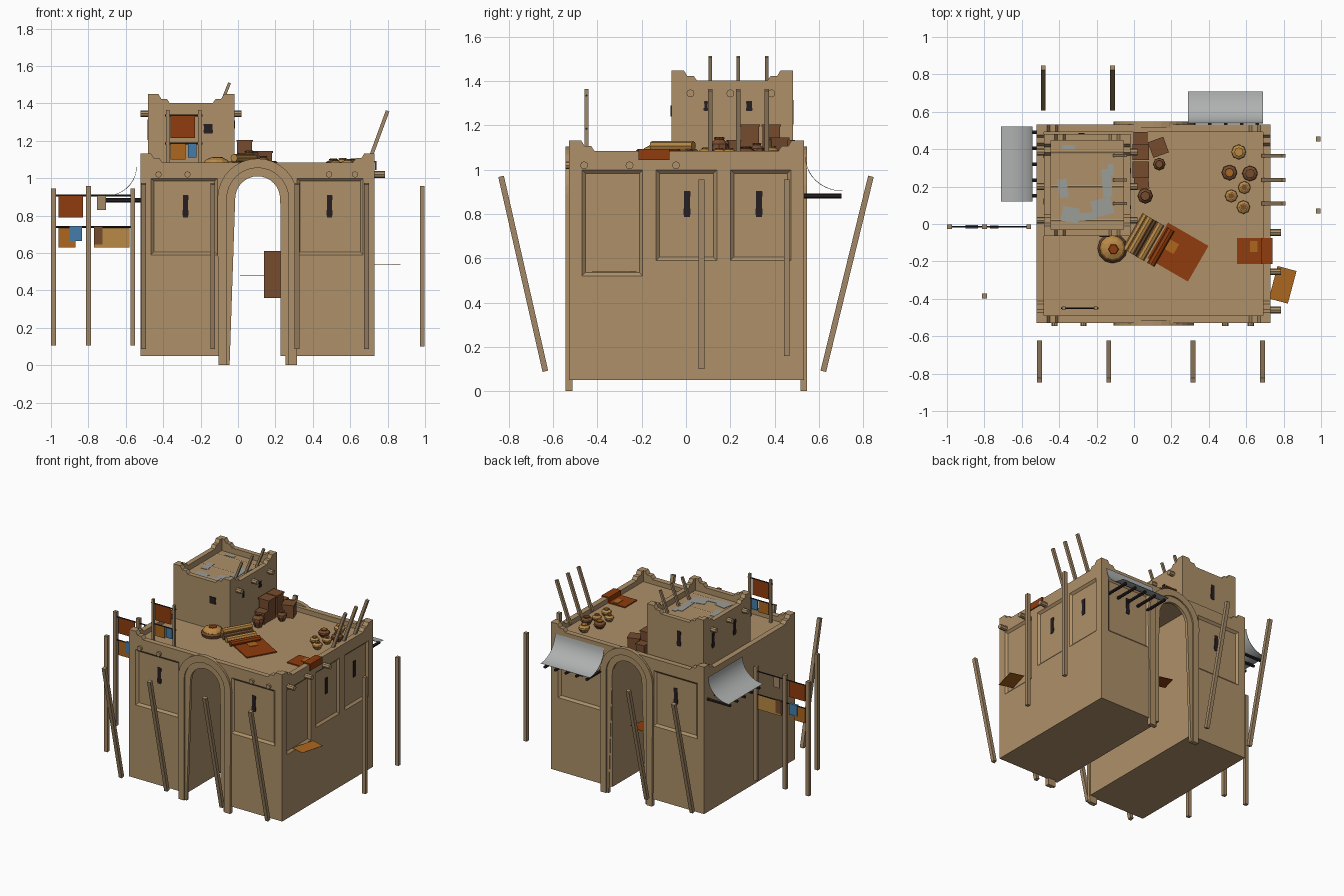
import bpy, bmesh
from math import sin, cos, pi, radians
from mathutils import Vector, Matrix

if "Cube" in bpy.data.objects:
    bpy.data.objects.remove(bpy.data.objects["Cube"], do_unlink=True)


def material(name, r, g, b):
    m = bpy.data.materials.new(name)
    m.use_nodes = True
    m.diffuse_color = (r, g, b, 1)
    m.node_tree.nodes["Principled BSDF"].inputs["Base Color"].default_value = (r, g, b, 1)
    return m


MUD = material("mud plaster", .42, .28, .14)
WOOD = material("weathered wood", .36, .245, .135)
RUST = material("rust cloth", .28, .045, .004)
ORANGE = material("orange cloth", .42, .135, .013)
TAN = material("tan straw", .49, .25, .06)
BLUE = material("blue cloth", .06, .2, .4)
BROWN = material("brown crate", .18, .072, .028)
DARK = material("dark opening", .02, .013, .015)
GREY = material("grey patch", .33, .34, .31)
CANVAS = material("pale canvas", .43, .44, .44)


def finish(name, bm, mat):
    bmesh.ops.recalc_face_normals(bm, faces=bm.faces)
    me = bpy.data.meshes.new(name)
    bm.to_mesh(me)
    bm.free()
    me.materials.append(mat)
    ob = bpy.data.objects.new(name, me)
    bpy.context.collection.objects.link(ob)
    return ob


def box(name, c, size, mat, rot=0):
    bm = bmesh.new()
    m = Matrix.Translation(c) @ Matrix.Rotation(radians(rot), 4, 'Z') @ Matrix.Diagonal((*size, 1))
    bmesh.ops.create_cube(bm, size=1, matrix=m)
    return finish(name, bm, mat)


def span(name, x0, x1, y0, y1, z0, z1, mat):
    return box(name, ((x0 + x1) / 2, (y0 + y1) / 2, (z0 + z1) / 2), (x1 - x0, y1 - y0, z1 - z0), mat)


def rod(name, p, q, r, mat, sides=8):
    """Straight bar between two points; four sides gives a square beam."""
    p, q = Vector(p), Vector(q)
    turn = Matrix.Rotation(pi / 4, 4, 'Z') if sides == 4 else Matrix()
    m = Matrix.Translation((p + q) / 2) @ (q - p).to_track_quat('Z', 'Y').to_matrix().to_4x4() @ turn
    bm = bmesh.new()
    bmesh.ops.create_cone(bm, cap_ends=True, segments=sides, radius1=r, radius2=r,
                          depth=(q - p).length, matrix=m)
    return finish(name, bm, mat)


def prism(name, pts, axis, t0, t1, mat):
    """Extrude a profile (horizontal, height) along x or y."""
    bm = bmesh.new()
    put = (lambda a, b, t: (a, t, b)) if axis == 'y' else (lambda a, b, t: (t, a, b))
    f = bm.faces.new([bm.verts.new(put(a, b, t0)) for a, b in pts])
    ext = bmesh.ops.extrude_face_region(bm, geom=[f])
    d = Vector(put(0, 0, t1 - t0))
    bmesh.ops.translate(bm, vec=d, verts=[v for v in ext["geom"] if isinstance(v, bmesh.types.BMVert)])
    return finish(name, bm, mat)


def lathe(name, x, y, z, profile, mat, sides=8):
    bm = bmesh.new()
    rings = [[bm.verts.new((x + r * cos(2 * pi * i / sides), y + r * sin(2 * pi * i / sides), z + h))
              for i in range(sides)] for r, h in profile]
    for a, b in zip(rings, rings[1:]):
        for i in range(sides):
            j = (i + 1) % sides
            bm.faces.new((a[i], a[j], b[j], b[i]))
    bm.faces.new(rings[0])
    bm.faces.new(rings[-1])
    return finish(name, bm, mat)


X0, X1, Y0, Y1, ROOF, CX, SPRING = -.52, .73, -.528, .532, 1.05, .105, .89


def arch(r, foot, z):
    """Arch outline from left foot over the top to right foot."""
    arc = [(CX - r * cos(pi * i / 16), SPRING + r * sin(pi * i / 16)) for i in range(17)]
    return [(CX - foot, z)] + arc + [(CX + foot, z)]


# Main block with a flat-ceilinged passage behind the arches
PX0, PX1, PZ = -.05, .228, 1.025
body = prism("main_block", [(X0, .05), (PX0, .05), (PX0, PZ), (PX1, PZ), (PX1, .05),
                            (X1, .05), (X1, ROOF), (X0, ROOF)], 'y', Y0, Y1, MUD)


# Recessed wall panels with sloped edges
def panel(axis, a0, a1, z0, z1, face, out):
    bm = bmesh.new()
    rings = []
    for grow, depth in ((.004, .004), (-.016, -.014)):
        ring = []
        for a, z in ((a0 - grow, z0 - grow), (a1 + grow, z0 - grow), (a1 + grow, z1 + grow), (a0 - grow, z1 + grow)):
            t = face + out * depth
            ring.append(bm.verts.new((a, t, z) if axis == 'y' else (t, a, z)))
        rings.append(ring)
    for r in rings:
        bm.faces.new(r)
    for i in range(4):
        j = (i + 1) % 4
        bm.faces.new((rings[0][i], rings[0][j], rings[1][j], rings[1][i]))
    cutter = finish("panel_cutter", bm, MUD)
    cutter.hide_render = True
    mod = body.modifiers.new("recess", 'BOOLEAN')
    mod.operation, mod.solver, mod.object = 'DIFFERENCE', 'EXACT', cutter
    bpy.context.view_layer.objects.active = body
    bpy.ops.object.modifier_apply(modifier=mod.name)
    bpy.data.objects.remove(cutter, do_unlink=True)


for face, out in ((Y0, -1), (Y1, 1)):
    for a in (-.465, .315):
        panel('y', a, a + .355, .59, 1.0, face, out)
for a, z in ((-.47, .52), (-.135, .59), (.2, .59)):
    panel('x', a, a + .275, z, 1.0, X1, 1)


# Narrow window slits with ragged ends
def slit(axis, a, z, t, h=.118, w=.026):
    for name, ww, hh, dz in (("window_slit", w, h, 0), ("window_slit_foot", w + .006, h * .25, -h * .3),
                             ("window_slit_head", w + .004, h * .2, h * .38)):
        size = (ww, .008, hh) if axis == 'y' else (.008, ww, hh)
        box(name, (a, t, z + dz) if axis == 'y' else (t, a, z + dz), size, DARK)


for t in (Y0 + .014, Y1 - .014):
    for a in (-.28, .49):
        slit('y', a, .85, t)
for a in (.005, .33):
    slit('x', a, .845, X1 - .014)


# Parapets with stepped corners
def parapet(name, x0, x1, y0, y1, zb, zt, th):
    def profile(a, b):
        half = [(0, .047), (.055, .047), (.07, .022), (.1, .022), (.115, 0)]
        return [(a, zb)] + [(a + d, zt + h) for d, h in half] + \
               [(b - d, zt + h) for d, h in reversed(half)] + [(b, zb)]
    for t in (y0, y1 - th):
        prism(name + "_long", profile(x0, x1), 'y', t, t + th, MUD)
    for t in (x0, x1 - th):
        prism(name + "_side", profile(y0, y1), 'x', t, t + th, MUD)


parapet("roof_parapet", X0, X1, Y0, Y1, ROOF, 1.085, .04)

# Stepped arch surrounds, front and back
for s, face in ((-1, Y0), (1, Y1)):
    for name, ri, fi, ro, fo, d in (("arch_inner_trim", .12, .15, .172, .185, .005),
                                    ("arch_outer_trim", .165, .165, .215, .21, .015)):
        prism(name, arch(ro, fo, 0) + arch(ri, fi, 0)[::-1], 'y', face + s * d, face - s * .016, MUD)

# Tower
TX0, TX1, TY0, TY1 = -.48, -.02, -.065, .482
span("tower", TX0, TX1, TY0, TY1, ROOF, 1.36, MUD)
parapet("tower_parapet", TX0, TX1, TY0, TY1, 1.36, 1.402, .035)
slit('y', -.16, 1.265, TY0, .05, .045)
slit('y', -.28, 1.26, TY1, .11)
for a, w in ((.09, .014), (.285, .024)):
    slit('x', a, 1.287, TX1, .045, w)
for a in (.12, .37):
    slit('x', a, 1.26, TX0, .11)
for x, y, w, d, r in ((-.145, .22, .05, .15, 4), (-.17, .09, .11, .09, 15), (-.34, .05, .09, .08, -10), (-.26, .04, .1, .04, 5),
                      (-.38, .19, .05, .1, 8), (-.35, .41, .07, .025, 0), (-.125, .29, .03, .06, 0)):
    box("tower_roof_patch", (x, y, 1.361), (w, d, .004), GREY, r)

# Projecting log ends
for y in (-.46, -.255, -.045):
    rod("wall_log", (X1 - .03, y, 1.02), (.785, y, 1.02), .018, MUD)
for y in (.02, .2, .385):
    rod("tower_log", (-.52, y, 1.345), (.02, y, 1.345), .018, MUD)
for x in (-.425, -.27, .487, .625):
    rod("front_log", (x, -.545, 1.02), (x, -.5, 1.02), .017, MUD)


# Poles
def pole(p, q, w=.013):
    rod("pole", p, q, w * 1.41, WOOD, 4)


for x in (-.505, -.135, .315, .687):
    pole((x, -.635, .09), (x, -.835, .97))
for x in (-.485, -.115):
    pole((x, .62, .09), (x, .835, .97))
for x, y, z in ((.985, .07, .1), (.985, .455, .16), (-.8, -.385, .105)):
    pole((x, y, z), (x, y, .957))
for y in (.11, .235, .365):
    pole((.69, y, 1.06), (.8, y, 1.36), .01)
    pole((-.105, y, 1.36), (-.045, y, 1.51), .008)


# Clotheslines with hanging cloth
def hang(x0, x1, y, z0, z1, mat, half=.003):
    span("hanging_cloth", x0, x1, y - half, y + half, z0, z1, mat)


for x in (-.987, -.8, -.563):
    pole((x, -.015, .105), (x, -.015, .945))
for z in (.908, .738):
    rod("clothesline", (-.99, -.015, z), (-.55, -.015, z), .005, DARK, 6)
hang(-.96, -.83, -.015, .79, .91, RUST)
hang(-.96, -.87, -.015, .63, .74, ORANGE)
hang(-.9, -.835, -.015, .665, .745, BLUE, .009)
hang(-.77, -.58, -.015, .63, .74, TAN)
hang(-.77, -.725, -.015, .645, .742, BROWN, .008)
hang(-.755, -.705, -.015, .83, .91, WOOD)
for x in (-.375, -.205):
    pole((x, -.45, ROOF), (x, -.45, 1.365), .009)
for z in (1.335, 1.185):
    rod("roof_clothesline", (-.39, -.45, z), (-.19, -.45, z), .005, DARK, 6)
hang(-.36, -.23, -.45, 1.215, 1.337, RUST)
hang(-.36, -.28, -.45, 1.1, 1.187, ORANGE)
hang(-.268, -.222, -.45, 1.11, 1.187, BLUE)

# Sagging canvas awnings on dark rods
for axis, wall, s, a0, a1 in (('y', Y1, 1, .29, .69), ('x', X0 - .016, -1, .12, .52)):
    sag = [(wall + s * (.008 + .168 * (1 - cos(pi * i / 20))), 1.06 - .155 * sin(pi * i / 20)) for i in range(11)]
    strip = sag + [(a - s * .002, z - .002) for a, z in reversed(sag)]
    awning = prism("awning", strip, 'x' if axis == 'y' else 'y', a0, a1, CANVAS)
    bpy.ops.object.select_all(action='DESELECT')
    awning.select_set(True)
    bpy.context.view_layer.objects.active = awning
    bpy.ops.object.shade_smooth_by_angle()
    for i in range(5):
        a = a0 + .03 + i * (a1 - a0 - .06) / 4
        ends = [(a, t, .882) if axis == 'y' else (t, a, .882) for t in (wall - s * .02, wall + s * .17)]
        rod("awning_rod", *ends, .011, DARK, 6)

# Crates
for x, y, w, h, r in ((.035, .385, .08, .15, 0), (.035, .29, .08, .15, 0), (.035, .455, .065, .08, 0),
                      (.04, .225, .07, .08, 5), (.13, .41, .08, .09, 20)):
    box("crate", (x, y, ROOF + h / 2), (w, w, h), BROWN, r)
    box("crate_lid", (x, y, ROOF + h), (w + .008, w + .008, .01), BROWN, r)
span("passage_crate", .14, .23, -.06, .04, .36, .61, BROWN)
span("passage_crate_panel", .18, .215, -.064, -.06, .4, .59, BROWN)
box("passage_mat", (.085, .38, .48), (.12, .12, .003), RUST, -15)

# Barrels, pots and basket
pot = [(.6, 0), (1, .9), (.95, 1.3), (.5, 1.7), (.6, 1.9)]
for x, y, r, h, mat, lid in ((.135, .32, .034, 1.05, BROWN, BROWN), (.06, .15, .042, 1.2, BROWN, BROWN),
                             (.56, .385, .04, .72, TAN, TAN), (.51, .275, .042, .65, BROWN, ORANGE),
                             (.62, .27, .042, .65, BROWN, BROWN), (.59, .195, .034, .72, TAN, BROWN),
                             (.52, .15, .034, .72, TAN, BROWN), (.585, .09, .036, .72, TAN, BROWN)):
    lathe("pot", x, y, ROOF, [(r * a, r * b * h) for a, b in pot], mat)
    lathe("pot_mouth", x, y, ROOF + r * 1.9 * h, [(r * .45, -.002), (r * .45, .002)], lid)
lathe("basket", -.115, -.13, ROOF, [(.075, 0), (.08, .02), (.07, .034)], BROWN, 12)
lathe("basket_filling", -.115, -.13, ROOF + .03, [(.071, 0), (.058, .018), (.035, .029), (.01, .031)], TAN, 12)
lathe("basket_top", -.11, -.135, ROOF + .056, [(.032, 0), (.025, .008)], RUST, 6)

# Rolled mats and rugs
u, v = Vector((.87, -.5, 0)), Vector((.5, .87, 0))
for off, z, mat in ((-.045, .022, TAN), (0, .022, BROWN), (.045, .022, TAN), (-.02, .058, TAN), (.108, .022, RUST)):
    c = Vector((.05, -.07, ROOF + z)) + u * off
    rod("rolled_mat", c - v * .108, c + v * .108, .021, mat)
box("roof_rug", (.235, -.15, ROOF + .004), (.25, .22, .008), RUST, -30)
box("roof_rug_patch", (.2, -.12, ROOF + .009), (.06, .06, .004), ORANGE, -30)
span("edge_rug_floor", .55, .69, -.215, -.075, ROOF, ROOF + .008, RUST)
span("edge_rug_top", .683, .74, -.215, -.075, 1.085, 1.093, RUST)
span("edge_rug_drop", .732, .74, -.215, -.075, 1.043, 1.09, RUST)
span("edge_rug_inner", .682, .69, -.215, -.075, ROOF, 1.09, RUST)
span("edge_rug_patch", .62, .66, -.15, -.09, ROOF + .008, ROOF + .012, ORANGE)
box("wall_shade_mat", (.795, -.325, .54), (.105, .18, .002), ORANGE, -15)
